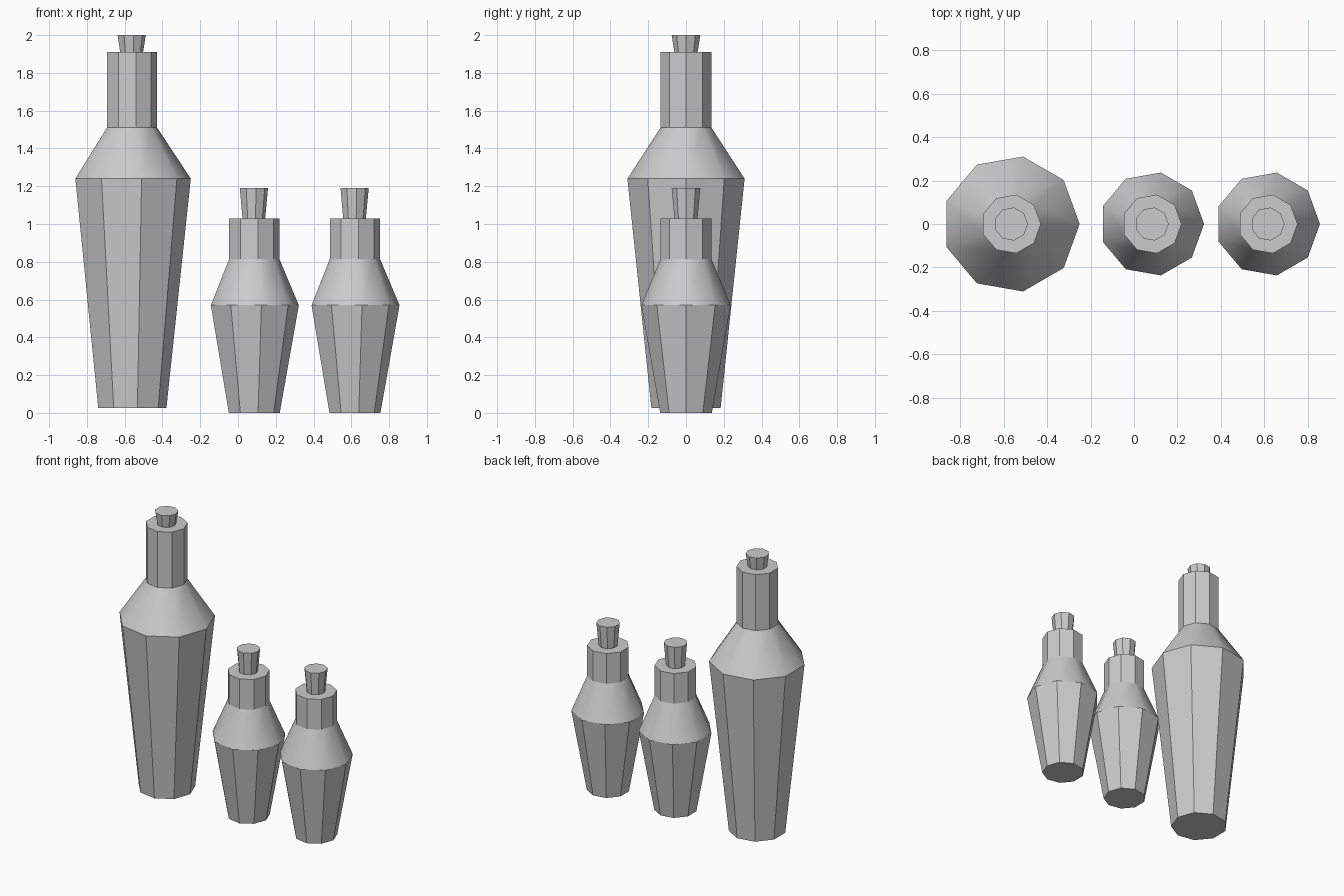
import bpy, bmesh
from math import cos, sin, tau

if "Cube" in bpy.data.objects:
    bpy.data.objects.remove(bpy.data.objects["Cube"])

SIDES = 9


def lathe(name, x, profile, smooth_bands=()):
    """Capped nine-sided solid from (radius, height) pairs; chosen bands are smooth."""
    bm = bmesh.new()
    rings = [[bm.verts.new((x + r * cos(tau * i / SIDES), r * sin(tau * i / SIDES), z))
              for i in range(SIDES)] for r, z in profile]
    for band, (low, high) in enumerate(zip(rings, rings[1:])):
        for i in range(SIDES):
            j = (i + 1) % SIDES
            face = bm.faces.new((low[i], low[j], high[j], high[i]))
            face.smooth = band in smooth_bands
    bm.faces.new(rings[0][::-1])
    bm.faces.new(rings[-1])
    # ring edges stay crisp
    for ring in rings:
        for i in range(SIDES):
            bm.edges.get((ring[i], ring[(i + 1) % SIDES])).smooth = False
    mesh = bpy.data.meshes.new(name)
    bm.to_mesh(mesh)
    bm.free()
    obj = bpy.data.objects.new(name, mesh)
    bpy.context.collection.objects.link(obj)
    return obj


def bottle(name, x, glass, cork_top):
    # tapered body, smooth shoulder and straight neck
    lathe(name + "_bottle", x, glass, smooth_bands=(1,))
    # flared cork seated in the neck
    lathe(name + "_cork", x, [(0.061, glass[-1][1] - 0.01), (0.077, cork_top)])


TALL = [(0.186, 0.025), (0.315, 1.24), (0.137, 1.51), (0.137, 1.91)]
SHORT = [(0.139, 0.0), (0.24, 0.57), (0.137, 0.815), (0.137, 1.03)]

bottle("tall", -0.565, TALL, 2.0)
bottle("middle_short", 0.082, SHORT, 1.19)
bottle("right_short", 0.615, SHORT, 1.19)
